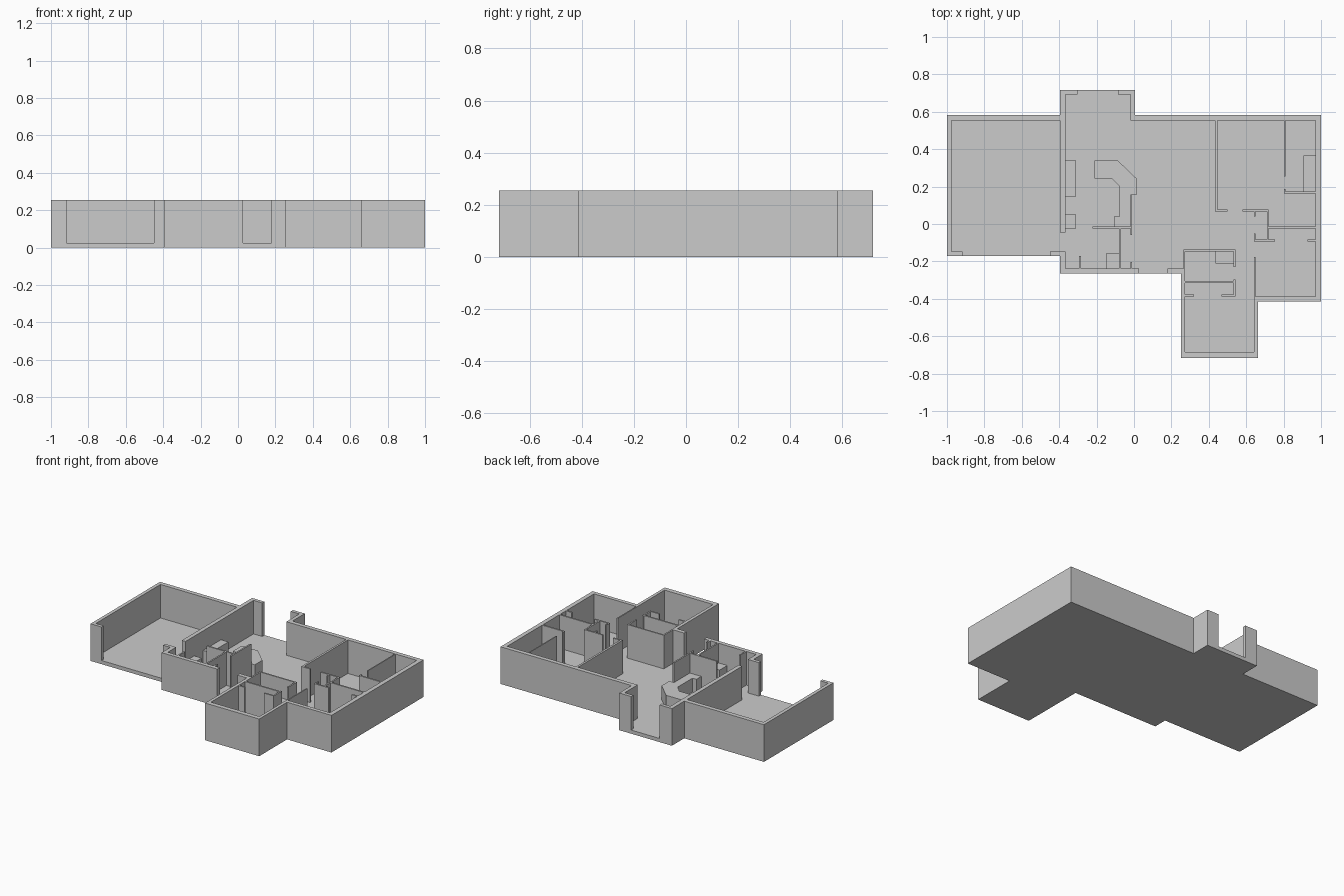
import bpy, bmesh

FLOOR, WALL, COUNTER = 0.025, 0.255, 0.12


def prism(bm, pts, z0, z1, bottom=True):
    """Extrude a plan outline from z0 to z1."""
    lo = [bm.verts.new((x, y, z0)) for x, y in pts]
    hi = [bm.verts.new((x, y, z1)) for x, y in pts]
    bm.faces.new(hi)
    if bottom:
        bm.faces.new(lo[::-1])
    for i in range(len(pts)):
        j = (i + 1) % len(pts)
        bm.faces.new((lo[i], lo[j], hi[j], hi[i]))


def rect(x0, x1, y0, y1):
    return [(x0, y0), (x1, y0), (x1, y1), (x0, y1)]


def build(name, outlines, z0, z1, bottom=True):
    bm = bmesh.new()
    for pts in outlines:
        # keep every outline counter-clockwise so faces point outwards
        area = sum(a[0] * b[1] - b[0] * a[1] for a, b in zip(pts, pts[1:] + pts[:1]))
        prism(bm, pts if area > 0 else pts[::-1], z0, z1, bottom)
    me = bpy.data.meshes.new(name)
    bm.to_mesh(me)
    bm.free()
    ob = bpy.data.objects.new(name, me)
    bpy.context.collection.objects.link(ob)
    return ob


# floor slab
build("floor", [[(-1, -.17), (-.395, -.17), (-.395, -.265), (.252, -.265), (.252, -.717),
                 (.663, -.717), (.663, -.415), (1, -.415), (1, .583), (.005, .583),
                 (.005, .717), (-.395, .717), (-.395, .583), (-1, .583)]], 0, FLOOR)

# thick outer walls, split at the door openings
garage_wall = [(-1, -.17), (-.917, -.17), (-.917, -.147), (-.976, -.147), (-.976, .553),
               (-.395, .553), (-.395, -.045), (-.367, -.045), (-.367, .693), (-.302, .693),
               (-.302, .717), (-.395, .717), (-.395, .583), (-1, .583)]
front_wall = [(-.45, -.17), (-.395, -.17), (-.395, -.265), (.028, -.265), (.028, -.237),
              (-.367, -.237), (-.367, -.147), (-.45, -.147)]
main_wall = [(-.085, .717), (.005, .717), (.005, .583), (1, .583), (1, -.415), (.663, -.415),
             (.663, -.717), (.252, -.717), (.252, -.265), (.18, -.265), (.18, -.237),
             (.264, -.237), (.264, -.137), (.274, -.137), (.274, -.685), (.642, -.685),
             (.642, -.177), (.65, -.177), (.65, -.388), (.97, -.388), (.97, .553),
             (-.02, .553), (-.02, .693), (-.085, .693)]
for name, pts in (("garage_wall", garage_wall), ("front_wall", front_wall),
                  ("main_wall", main_wall)):
    build(name, [pts], FLOOR, WALL, bottom=False)

# thin partitions as plan rectangles (x0, x1, y0, y1)
partitions = {
    "kitchen_partitions": [(-.02, -.01, -.06, .158), (-.222, -.02, -.024, -.013),
                           (-.08, -.07, -.237, -.024), (-.02, -.01, -.237, -.203),
                           (-.293, -.283, -.237, -.17)],
    "hall_bath_partitions": [(.274, .543, -.147, -.137), (.533, .543, -.23, -.147),
                             (.533, .543, -.388, -.298), (.274, .533, -.316, -.305),
                             (.468, .533, -.388, -.377), (.274, .32, -.388, -.377)],
    "bedroom_partitions": [(.433, .447, .067, .553), (.447, .5, .067, .078),
                           (.58, .72, .067, .078), (.642, .65, .04, .067),
                           (.71, .72, -.083, .067), (.72, .97, -.024, -.013),
                           (.642, .754, -.094, -.083), (.642, .65, -.115, -.094),
                           (.928, .97, -.094, -.083)],
    "main_bath_partitions": [(.803, .81, .254, .553), (.803, .97, .163, .174),
                             (.803, .81, .174, .187)],
}
# door jamb sits on the corridor side of the closet wall
partitions["bedroom_partitions"][7] = (.642, .65, -.083, -.05)
for name, rects in partitions.items():
    build(name, [rect(*r) for r in rects], FLOOR, WALL, bottom=False)

# kitchen island and low fittings
build("kitchen_island", [[(-.21, .34), (-.087, .34), (.017, .24), (.017, .158), (-.02, .158),
                          (-.02, -.013), (-.107, -.013), (-.107, .04), (-.077, .04),
                          (-.077, .2), (-.12, .243), (-.21, .243)]], FLOOR, COUNTER)
for name, r in (("long_counter", (-.367, -.311, .147, .34)),
                ("short_counter", (-.367, -.311, -.024, .05)),
                ("utility_counter", (-.147, -.08, -.237, -.155)),
                ("hall_bath_vanity", (.437, .533, -.21, -.147)),
                ("main_bath_vanity", (.907, .97, .174, .366))):
    build(name, [rect(*r)], FLOOR, COUNTER)
